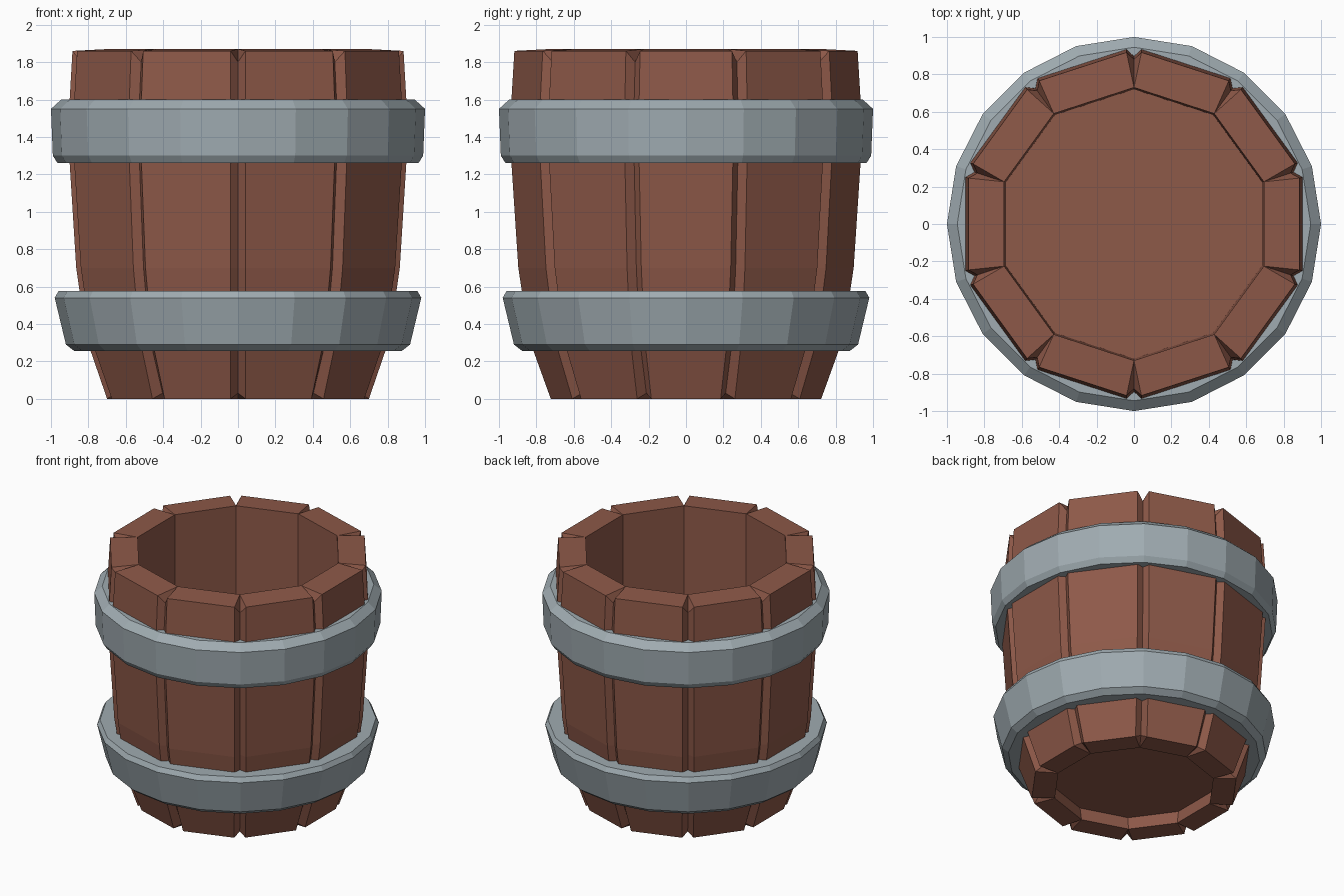
import bpy, bmesh
from math import cos, sin, pi, radians
from mathutils import Vector

if "Cube" in bpy.data.objects:
    bpy.data.objects.remove(bpy.data.objects["Cube"])

N = 10        # staves
GAP = 0.04    # half width of the groove between staves
DEPTH = 0.05  # groove depth


def material(name, rgb):
    m = bpy.data.materials.new(name)
    m.diffuse_color = (*rgb, 1)
    m.use_nodes = True
    m.node_tree.nodes["Principled BSDF"].inputs["Base Color"].default_value = m.diffuse_color
    return m


def finish(name, bm, mat):
    bmesh.ops.recalc_face_normals(bm, faces=bm.faces)
    me = bpy.data.meshes.new(name)
    bm.to_mesh(me)
    bm.free()
    me.materials.append(mat)
    ob = bpy.data.objects.new(name, me)
    bpy.context.collection.objects.link(ob)
    return ob


wood = material("wood", (0.27, 0.1, 0.066))
iron = material("iron", (0.35, 0.41, 0.44))


# Staves: grooved ten-sided shell with a floor, apothem and height per ring
def staves():
    bm = bmesh.new()
    outer = [(0.70, 0.0), (0.81, 0.32), (0.865, 0.70), (0.90, 1.26),
             (0.90, 1.60), (0.885, 1.86)]
    inner_top = [(0.694, 1.87), (0.685, 0.65)]
    inner_bottom = [(0.54, 0.0), (0.555, 0.10)]
    last = len(outer) - 1
    angles = [radians(18 + 36 * i) for i in range(N)]

    def point(a, r, t, z):
        return bm.verts.new((r * cos(a) - t * sin(a), r * sin(a) + t * cos(a), z))

    columns = []
    for a in angles:
        right, groove, left = [], [], []
        for k, (ap, z) in enumerate(outer):
            r = ap / cos(pi / N)
            re = r - GAP * math_tan
            gz = z + 0.03 if k == 0 else z - 0.06 if k == last else z
            right.append(point(a, re, -GAP, z))
            groove.append(point(a, r - DEPTH, 0, gz))
            left.append(point(a, re, GAP, z))
        top = [point(a, ap / cos(pi / N), 0, z) for ap, z in inner_top]
        bot = [point(a, ap / cos(pi / N), 0, z) for ap, z in inner_bottom]
        columns.append((right, groove, left, top, bot))

    for i in range(N):
        r, g, l, t, b = columns[i]
        r2, g2, l2, t2, b2 = columns[(i + 1) % N]
        for k in range(last):
            for p, q in ((r, g), (g, l), (l, r2)):
                bm.faces.new((p[k], q[k], q[k + 1], p[k + 1]))
        # rims with notches, then inner walls
        for k, c, c2 in ((last, t, t2), (0, b, b2)):
            bm.faces.new((r[k], g[k], c[0]))
            bm.faces.new((g[k], l[k], c[0]))
            bm.faces.new((l[k], r2[k], c2[0], c[0]))
            bm.faces.new((c[0], c2[0], c2[1], c[1]))
    for j in (3, 4):
        bm.faces.new([c[j][1] for c in columns])
    return finish("staves", bm, wood)


# Hoops: closed bevelled profile turned in 20 flat steps
def hoop(name, profile):
    bm = bmesh.new()
    rings = [[bm.verts.new((r * cos(i * pi / 10), r * sin(i * pi / 10), z))
              for r, z in profile] for i in range(20)]
    n = len(profile)
    for i in range(20):
        a, b = rings[i], rings[(i + 1) % 20]
        for k in range(n):
            m = (k + 1) % n
            bm.faces.new((a[k], b[k], b[m], a[m]))
    return finish(name, bm, iron)


math_tan = sin(pi / N) / cos(pi / N)
staves()
hoop("upper_hoop", [(0.87, 1.26), (0.965, 1.26), (0.99, 1.30), (1.0, 1.55),
                    (0.945, 1.60), (0.87, 1.60)])
hoop("lower_hoop", [(0.76, 0.255), (0.875, 0.255), (0.92, 0.29), (0.98, 0.54),
                    (0.96, 0.575), (0.82, 0.575)])
